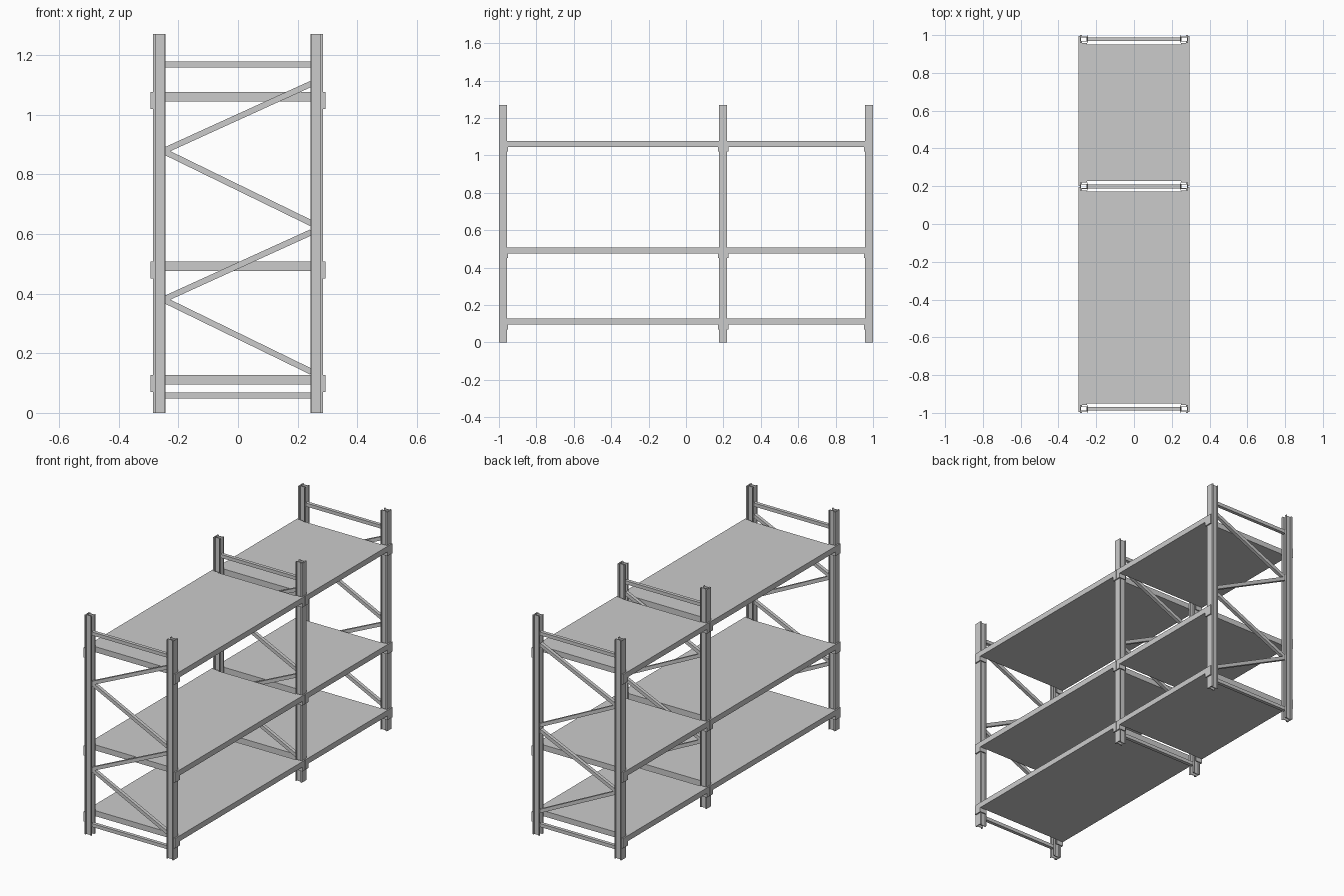
import bpy, bmesh, math
from mathutils import Matrix

if "Cube" in bpy.data.objects:
    bpy.data.objects.remove(bpy.data.objects["Cube"])

HEIGHT = 1.27
XO, XI = 0.285, 0.243              # outer and inner faces of the posts
HW = 0.0215                        # half width of a post along y
FRAMES = [-1 + HW, 0.199, 1 - HW]  # frame centres along y
TOPS = [0.127, 0.508, 1.077]       # shelf top heights
THICK = 0.032                      # shelf thickness
REACH = 0.293                      # outer face of the shelves
PLATE = 0.006                      # connector return thickness


def make(name, bm):
    bmesh.ops.recalc_face_normals(bm, faces=bm.faces)
    me = bpy.data.meshes.new(name)
    bm.to_mesh(me)
    bm.free()
    ob = bpy.data.objects.new(name, me)
    bpy.context.collection.objects.link(ob)
    return ob


def extrude(name, outline, z0, z1):
    """Upright prism from a plan outline."""
    bm = bmesh.new()
    face = bm.faces.new([bm.verts.new((x, y, z0)) for x, y in outline])
    top = bmesh.ops.extrude_face_region(bm, geom=[face])["geom"]
    bmesh.ops.translate(bm, vec=(0, 0, z1 - z0),
                        verts=[v for v in top if isinstance(v, bmesh.types.BMVert)])
    return make(name, bm)


def box(name, x0, x1, y0, y1, z0, z1):
    return extrude(name, [(x0, y0), (x1, y0), (x1, y1), (x0, y1)], z0, z1)


def brace(name, a, b, y, size=0.02):
    """Square bar in the frame plane between two (x, z) points."""
    dx, dz = b[0] - a[0], b[1] - a[1]
    bm = bmesh.new()
    bmesh.ops.create_cube(bm, size=1, matrix=(
        Matrix.Translation(((a[0] + b[0]) / 2, y, (a[1] + b[1]) / 2))
        @ Matrix.Rotation(-math.atan2(dz, dx), 4, 'Y')
        @ Matrix.Diagonal((math.hypot(dx, dz), size, size, 1))))
    return make(name, bm)


# Half of the stepped open post profile: web, return, neck, rear lip
T = 0.004
HALF = [(XO, HW), (XO - 0.009, HW), (XO - 0.009, 0.013), (XI + T, 0.013),
        (XI + T, HW), (XI, HW), (XI, 0.013 - T), (XO - T - 0.009, 0.013 - T),
        (XO - T, 0.013 - T)]
PROFILE = HALF + [(x, -y) for x, y in reversed(HALF)]

# Zigzag nodes of the frame bracing, as (x, z)
E = 0.246
DIAGONALS = [((E, 0.138), (-E, 0.378)), ((-E, 0.382), (E, 0.606)),
             ((E, 0.636), (-E, 0.876)), ((-E, 0.88), (E, 1.104))]
RAILS = [0.058, 1.168]

for fi, fy in enumerate(FRAMES):
    # Posts
    for side, label in ((1, "right"), (-1, "left")):
        extrude(f"post_{label}_{fi}", [(side * x, fy + y) for x, y in PROFILE], 0, HEIGHT)
    # Horizontal rails and diagonal braces
    for i, z in enumerate(RAILS):
        brace(f"frame_rail_{fi}_{i}", (-E, z), (E, z), fy)
    for i, (a, b) in enumerate(DIAGONALS):
        brace(f"frame_diagonal_{fi}_{i}", a, b, fy)

for bay, (y0, y1) in enumerate(zip(FRAMES, FRAMES[1:])):
    for level, top in enumerate(TOPS):
        # Shelf deck with its edge beams
        box(f"shelf_{bay}_{level}", -REACH, REACH, y0 + HW + PLATE,
            y1 - HW - PLATE, top - THICK, top)
        # L-shaped connectors hooking each shelf corner onto its post
        for end, (fy, d) in enumerate(((y0, 1), (y1, -1))):
            near = HW + PLATE
            # outer frames are gripped across the face, the middle one is shared
            far = 0.002 if fy == FRAMES[1] else -HW + 0.004
            ell = [(REACH, far), (REACH, near), (0.25, near), (0.25, HW),
                   (XO, HW), (XO, far)]
            for side, label in ((1, "right"), (-1, "left")):
                extrude(f"connector_{label}_{bay}_{level}_{end}",
                        [(side * x, fy + d * y) for x, y in ell], top - 0.057, top)
